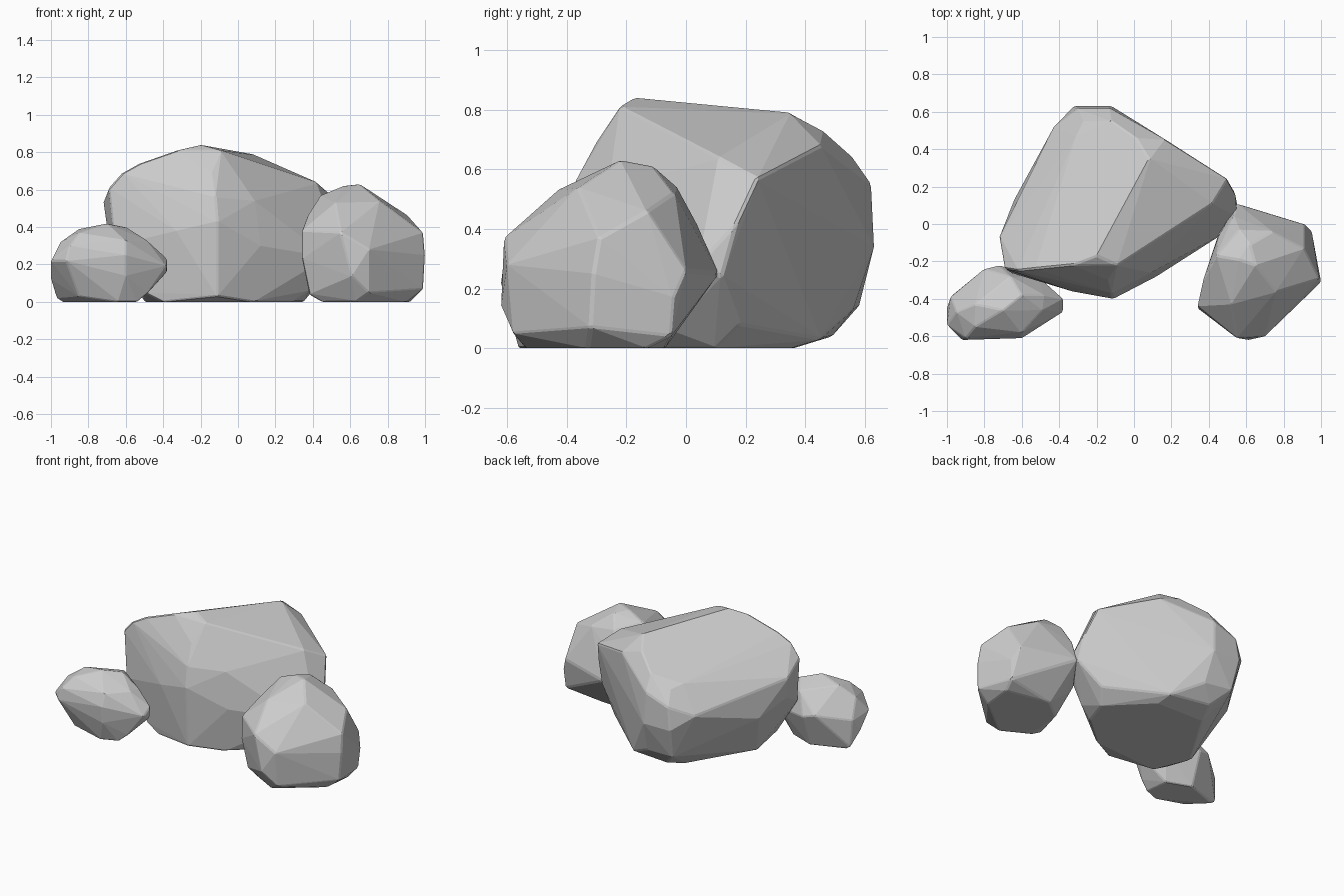
import bpy
import bmesh
from math import radians
from mathutils import Vector

default_cube = bpy.data.objects.get("Cube")
if default_cube:
    bpy.data.objects.remove(default_cube, do_unlink=True)

UNIT = 0.01  # rock outlines are written in hundredths


def make_material(name, colour):
    material = bpy.data.materials.new(name)
    material.use_nodes = True
    material.diffuse_color = colour
    shader = material.node_tree.nodes["Principled BSDF"]
    shader.inputs["Base Color"].default_value = colour
    shader.inputs["Roughness"].default_value = 0.9
    return material


stone_grey = make_material("stone grey", (0.6, 0.6, 0.6, 1))


def make_rock(name, base_outline, base_height, corners, chip_width):
    """Wrap a flat foot and its body corners in a faceted skin, then chip the edges."""
    mesh = bpy.data.meshes.new(name)
    bm = bmesh.new()
    for x, y in base_outline:
        bm.verts.new(Vector((x, y, base_height)) * UNIT)
    for corner in corners:
        bm.verts.new(Vector(corner) * UNIT)

    hull = bmesh.ops.convex_hull(bm, input=bm.verts[:])
    unused = {v for v in hull["geom_interior"] + hull["geom_unused"]
              if isinstance(v, bmesh.types.BMVert)}
    bmesh.ops.delete(bm, geom=list(unused), context="VERTS")

    # Merge nearly level facets into broad stone planes
    bmesh.ops.dissolve_limit(bm, angle_limit=radians(2),
                             verts=bm.verts[:], edges=bm.edges[:])
    bmesh.ops.recalc_face_normals(bm, faces=bm.faces[:])
    bm.to_mesh(mesh)
    bm.free()

    mesh.materials.append(stone_grey)
    rock = bpy.data.objects.new(name, mesh)
    bpy.context.collection.objects.link(rock)

    # Narrow worn edges, facets stay flat
    chips = rock.modifiers.new("worn edges", "BEVEL")
    chips.width = chip_width
    chips.segments = 1
    chips.limit_method = "ANGLE"
    chips.angle_limit = radians(25)
    return rock


# Large boulder: lower rim, waist, shoulders, then crown
make_rock(
    "large_boulder",
    [(-40, -29), (8, -26), (29, -8), (35, 10), (10, 35), (-25, 36), (-50, -5)], 0,
    [(-11, -38, 3), (-50, -27, 5), (38, -5, 6), (41, 18, 8), (8, 45, 3),
     (-20, 49, 4), (-30, 58, 14), (-10, 56, 13),
     (-11, -40, 43), (-33, -36, 38), (-66, -26, 30), (-70, -8, 40), (-64, 13, 32),
     (12, -28, 30), (48, -5, 24), (55, 4, 28), (55, 12, 24),
     (-32, 63, 34), (-12, 63, 34), (-30, 62, 49), (-13, 62, 55), (-43, 52, 43),
     (-72, -7, 54), (-69, -24, 61), (-62, -25, 69),
     (-12, -37, 56), (-14, -30, 69), (9, -26, 54), (-53, -24, 74),
     (54, 17, 42), (50, 24, 57), (42, 11, 64), (17, 45, 68),
     (-27, 55, 58), (-12, 55, 65), (-31, 47, 60), (-33, -22, 81),
     (-20, -17, 84), (-9, -22, 81), (8, 35, 79), (1, 46, 73)],
    0.008)

# Medium rock on the +x side
make_rock(
    "medium_rock",
    [(45, -44), (63, -54), (90, -33), (92, -13), (62, -7), (48, -18)], 0,
    [(38, -44, 4), (70, -58, 5), (99, -32, 7), (94, -5, 4), (51, -4, 9),
     (34, -45, 23), (34, -44, 38), (55, -61, 37), (61, -62, 14), (70, -60, 28),
     (100, -31, 25), (99, -29, 37), (95, -4, 17), (91, 0, 26),
     (55, 11, 25), (75, 5, 26), (47, -2, 24), (46, -3, 16),
     (37, -30, 46), (44, -17, 57), (52, -43, 53), (76, -36, 54),
     (56, -19, 62), (65, -22, 63), (62, -11, 61), (56, -3, 54), (53, 4, 41),
     (45, -7, 42), (91, -13, 46), (74, -4, 52)],
    0.008)

# Small rock on the -x side, undercut below its front corner
make_rock(
    "small_rock",
    [(-94, -38), (-64, -56), (-54, -52), (-56, -36), (-72, -30)], 0,
    [(-97, -38, 2), (-85, -54, 3), (-60, -60, 14), (-48, -50, 5),
     (-100, -54, 22), (-100, -45, 12), (-92, -62, 22), (-90, -61, 30),
     (-60, -61, 25), (-60, -58, 33),
     (-38, -47, 19), (-38, -40, 23), (-38, -41, 16), (-50, -29, 20), (-72, -22, 22),
     (-80, -24, 24), (-98, -39, 20),
     (-95, -47, 32), (-85, -55, 37), (-49, -46, 33), (-48, -38, 32),
     (-85, -43, 39), (-70, -46, 42), (-60, -38, 40), (-66, -28, 36)],
    0.006)
